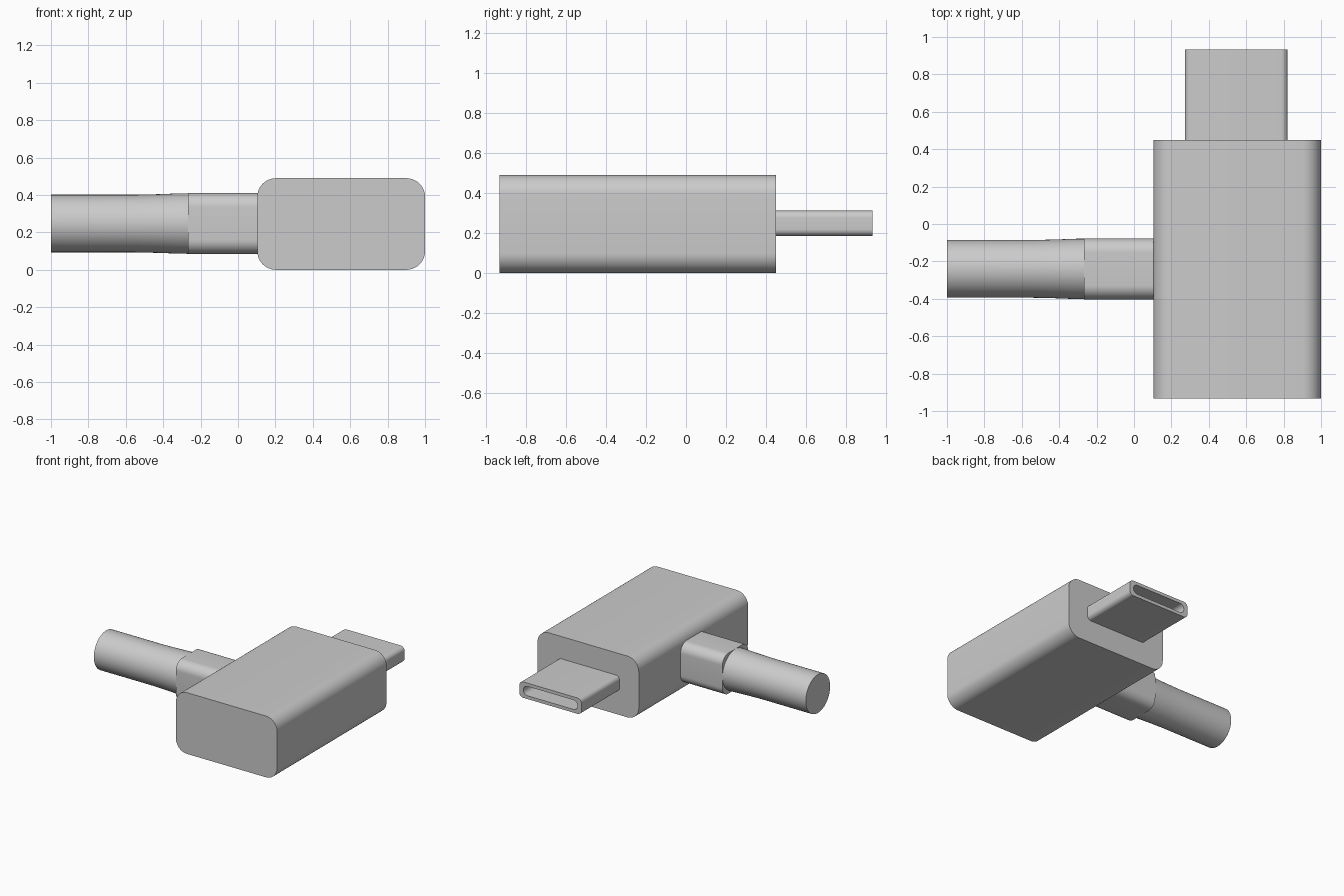
import bpy, bmesh, math

if "Cube" in bpy.data.objects:
    bpy.data.objects.remove(bpy.data.objects["Cube"])

grey = bpy.data.materials.new("grey_plastic")
grey.diffuse_color = (0.6, 0.6, 0.6, 1)
grey.use_nodes = True
grey.node_tree.nodes["Principled BSDF"].inputs["Base Color"].default_value = grey.diffuse_color


def rounded(w, h, r, seg=10):
    """Rounded rectangle outline centred on the origin."""
    pts = []
    for i, (sx, sy) in enumerate([(1, 1), (-1, 1), (-1, -1), (1, -1)]):
        for k in range(seg + 1):
            a = math.pi / 2 * (i + k / seg)
            pts.append((sx * (w / 2 - r) + r * math.cos(a),
                        sy * (h / 2 - r) + r * math.sin(a)))
    return pts


def circle(r, n=48):
    return [(r * math.cos(2 * math.pi * i / n), r * math.sin(2 * math.pi * i / n))
            for i in range(n)]


def loft(name, axis, centre, sections):
    """Bridge (position, outline) sections along x or y and cap both ends."""
    bm = bmesh.new()
    rings = []
    for pos, outline in sections:
        ring = []
        for u, v in outline:
            p = (pos, centre[0] + u, centre[1] + v) if axis == "x" else (centre[0] + u, pos, centre[1] + v)
            ring.append(bm.verts.new(p))
        rings.append(ring)
    n = len(rings[0])
    for a, b in zip(rings, rings[1:]):
        for i in range(n):
            j = (i + 1) % n
            bm.faces.new((a[i], a[j], b[j], b[i]))
    bm.faces.new(rings[0])
    bm.faces.new(rings[-1])
    bmesh.ops.recalc_face_normals(bm, faces=bm.faces)
    me = bpy.data.meshes.new(name)
    bm.to_mesh(me)
    bm.free()
    me.materials.append(grey)
    ob = bpy.data.objects.new(name, me)
    bpy.context.collection.objects.link(ob)
    bpy.ops.object.select_all(action="DESELECT")
    ob.select_set(True)
    bpy.context.view_layer.objects.active = ob
    bpy.ops.object.shade_smooth_by_angle(angle=math.radians(30))
    return ob


# Main housing
body = rounded(0.897, 0.49, 0.1)
loft("housing", "y", (0.5515, 0.245), [(-0.933, body), (0.45, body)])

# Hollow plug: outer shell, rim, then the slot going inwards
shell = rounded(0.55, 0.127, 0.035)
slot = rounded(0.48, 0.075, 0.0372)
loft("plug", "y", (0.547, 0.248),
     [(0.43, shell), (0.933, shell), (0.933, slot), (0.47, slot)])

# Square collar where the cable enters
collar = rounded(0.325, 0.325, 0.075)
loft("collar", "x", (-0.24, 0.2475), [(-0.268, collar), (0.12, collar)])

# Cable, flaring slightly into the collar
loft("cable", "x", (-0.24, 0.2475),
     [(-1.0, circle(0.154)), (-0.55, circle(0.154)), (-0.42, circle(0.157)),
      (-0.32, circle(0.161)), (-0.24, circle(0.162))])
